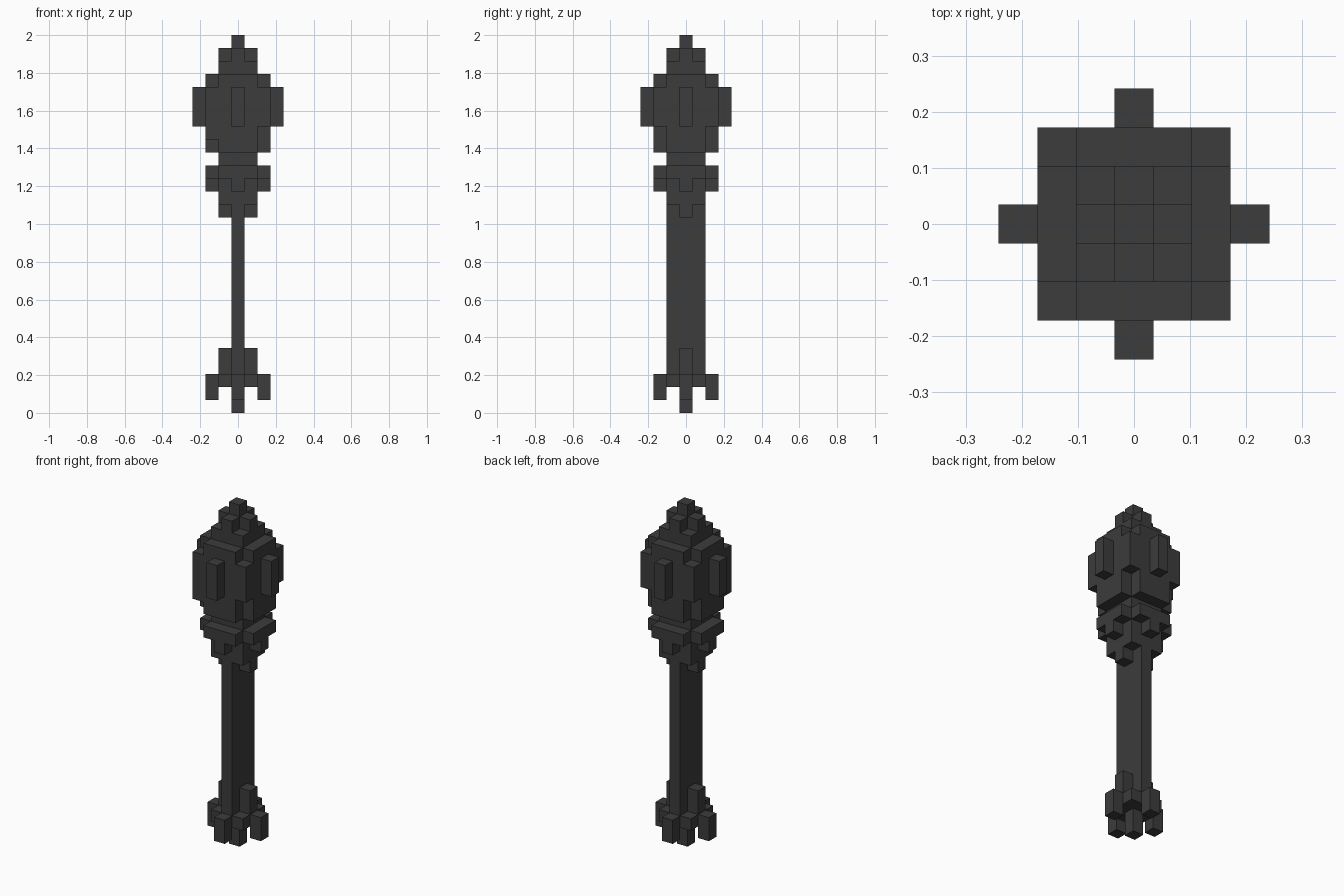
import bpy
import bmesh
from mathutils import Vector

cube = bpy.data.objects.get("Cube")
if cube:
    bpy.data.objects.remove(cube, do_unlink=True)

U = 2 / 29  # edge length of one block

# One dark grey material
grey = bpy.data.materials.new("dark grey")
grey.use_nodes = True
color = (0.045, 0.045, 0.045, 1)
grey.diffuse_color = color
grey.node_tree.nodes["Principled BSDF"].inputs["Base Color"].default_value = color


# Plan shapes, as sets of block columns centred on the axis
def rect(rx, ry):
    return {(x, y) for x in range(-rx, rx + 1) for y in range(-ry, ry + 1)}


def notched(r):
    """Square without its four corners."""
    return {(x, y) for x, y in rect(r, r) if abs(x) + abs(y) < 2 * r}


def studs(r):
    """One block on each of the four sides."""
    return {(r, 0), (-r, 0), (0, r), (0, -r)}


core = rect(0, 0)
blade = rect(0, 1)
side_ribs = rect(1, 0)

# Each part: (plan, bottom layer, top layer)
parts = {
    "foot": [
        (core, 0, 2),              # centre point
        (studs(2), 1, 3),          # four claws
        (rect(1, 1), 2, 3),        # base plate
        (side_ribs | blade, 3, 5),  # side ribs on the shaft
    ],
    "shaft": [(blade, 5, 15)],
    "collar": [
        (side_ribs | blade, 15, 16),
        (rect(1, 1), 16, 18),
        (studs(2), 17, 18),
        (notched(2), 18, 19),      # rim
        (rect(1, 1), 19, 20),      # neck
    ],
    "head": [
        (notched(2), 20, 22),
        ({(-2, -2)}, 21, 22),      # longer corner
        (rect(2, 2), 22, 25),
        (studs(3), 22, 25),        # side flanges
        (notched(2), 25, 26),
    ],
    "crown": [
        (rect(1, 1), 26, 27),
        (notched(1), 27, 28),
        (core, 28, 29),            # tip
    ],
}

cells = {
    name: {(x, y, z) for plan, z0, z1 in bands for x, y in plan for z in range(z0, z1)}
    for name, bands in parts.items()
}
filled = set().union(*cells.values())


def build(name, blocks):
    """Make a mesh of the exposed block faces and merge coplanar ones."""
    bm = bmesh.new()
    for cell in sorted(blocks):
        centre = Vector(cell) + Vector((0, 0, 0.5))
        for axis in range(3):
            for sign in (-1, 1):
                neighbour = list(cell)
                neighbour[axis] += sign
                if tuple(neighbour) in filled:
                    continue
                n, a, b = Vector(), Vector(), Vector()
                n[axis] = sign / 2
                a[(axis + 1) % 3] = 0.5
                b[(axis + 2) % 3] = 0.5 * sign
                corners = (-a - b, a - b, a + b, b - a)
                bm.faces.new([bm.verts.new((centre + n + c) * U) for c in corners])
    bmesh.ops.remove_doubles(bm, verts=bm.verts[:], dist=0.001)
    bmesh.ops.dissolve_limit(bm, angle_limit=0.01, verts=bm.verts[:], edges=bm.edges[:])
    mesh = bpy.data.meshes.new(name)
    bm.to_mesh(mesh)
    bm.free()
    mesh.materials.append(grey)
    bpy.context.collection.objects.link(bpy.data.objects.new(name, mesh))


for part_name, blocks in cells.items():
    build(part_name, blocks)
